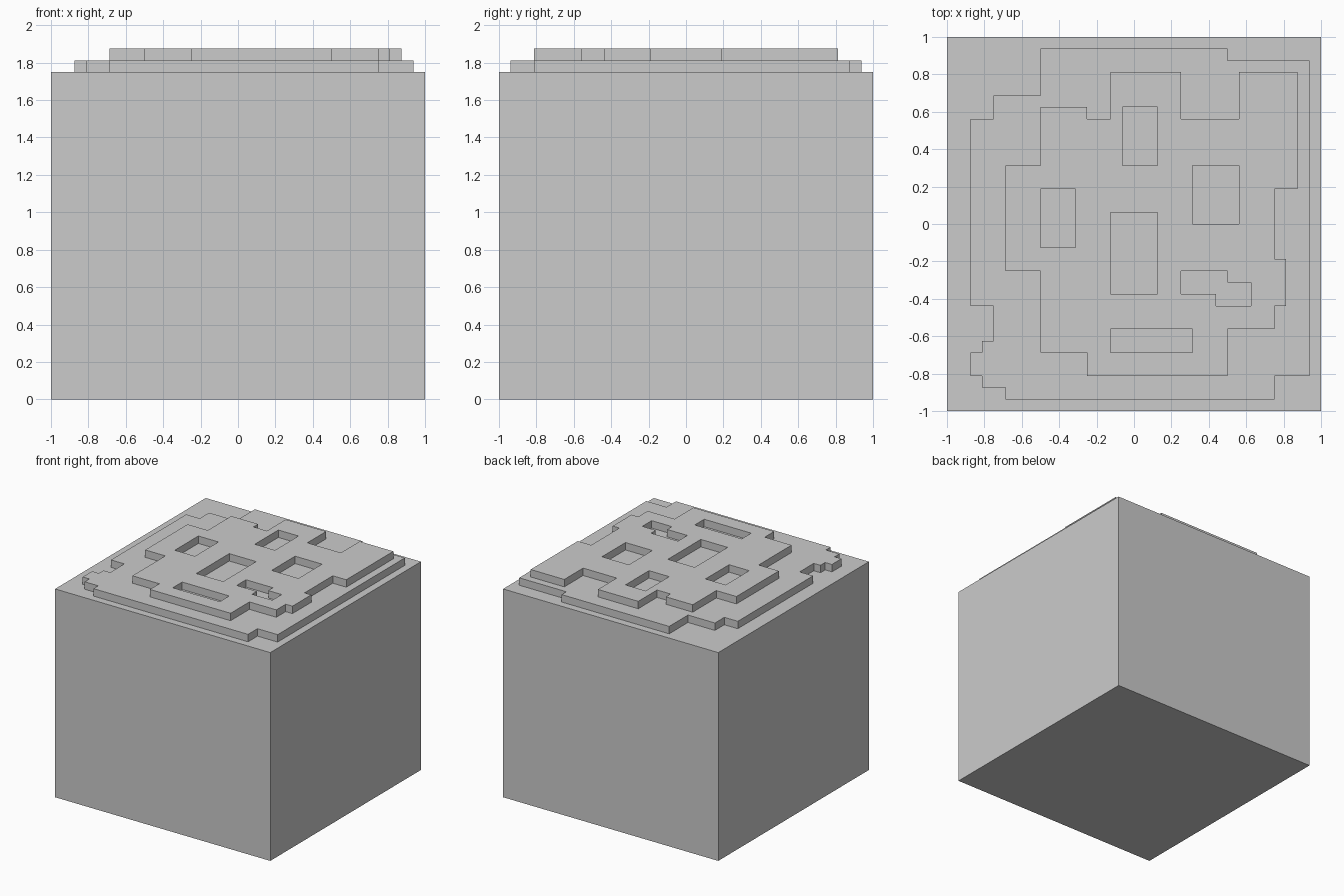
import bpy, bmesh

if "Cube" in bpy.data.objects:
    bpy.data.objects.remove(bpy.data.objects["Cube"])

U = 1 / 16  # the model lies on a 1/16 unit grid


def rect(x0, y0, x1, y1):
    return [(x0, y0), (x1, y0), (x1, y1), (x0, y1)]


def wound(loop, ccw):
    area = sum(a[0] * b[1] - b[0] * a[1] for a, b in zip(loop, loop[1:] + loop[:1]))
    return loop if (area > 0) == ccw else loop[::-1]


def tier(name, outline, holes, z0, z1, openings=(), floors=(), base=False):
    """Terrace: outer walls, hole walls, and a tread left open under the next tier."""
    bm = bmesh.new()
    rim = []

    def ring(loop, z):
        return [bm.verts.new((x * U, y * U, z * U)) for x, y in loop]

    def edges(vs):
        return [bm.edges.get(p) or bm.edges.new(p) for p in zip(vs, vs[1:] + vs[:1])]

    for loop, ccw in [(outline, True)] + [(h, False) for h in holes]:
        loop = wound(loop, ccw)
        low, top = ring(loop, z0), ring(loop, z1)
        n = len(loop)
        for i in range(n):
            j = (i + 1) % n
            bm.faces.new((low[i], low[j], top[j], top[i]))
        rim += edges(top)
        if base:
            bm.faces.new(low[::-1])
    for loop in openings:
        rim += edges(ring(loop, z1))
    tread = bmesh.ops.triangle_fill(bm, edges=rim, use_beauty=True, normal=(0, 0, 1))
    for f in [g for g in tread["geom"] if isinstance(g, bmesh.types.BMFace)]:
        f.normal_update()
        if f.normal.z < 0:
            f.normal_flip()
    # floors seen through the pockets of the next tier
    for loop in floors:
        bm.faces.new(ring(wound(loop, True), z1))
    bm.normal_update()
    mesh = bpy.data.meshes.new(name)
    bm.to_mesh(mesh)
    bm.free()
    obj = bpy.data.objects.new(name, mesh)
    bpy.context.collection.objects.link(obj)
    return obj


block = rect(-16, -16, 16, 16)

lower = [(-8, 15), (8, 15), (8, 14), (15, 14), (15, -13), (12, -13), (12, -15),
         (-11, -15), (-11, -14), (-13, -14), (-13, -13), (-14, -13), (-14, -11),
         (-13, -11), (-13, -10), (-12, -10), (-12, -7), (-14, -7), (-14, 9),
         (-12, 9), (-12, 11), (-8, 11)]

upper = [(-2, 13), (4, 13), (4, 9), (9, 9), (9, 13), (14, 13), (14, 3), (12, 3),
         (12, -3), (13, -3), (13, -7), (12, -7), (12, -9), (8, -9), (8, -13),
         (-4, -13), (-4, -11), (-8, -11), (-8, -4), (-11, -4), (-11, 5), (-8, 5),
         (-8, 10), (-4, 10), (-4, 9), (-2, 9)]

pockets = [rect(-1, 5, 2, 10), rect(-8, -2, -5, 3), rect(5, 0, 9, 5),
           rect(-2, -6, 2, 1), rect(-2, -11, 5, -9),
           [(4, -4), (8, -4), (8, -5), (10, -5), (10, -7), (7, -7), (7, -6), (4, -6)]]

# main cube, low plate, and top plate with pockets
tier("block_body", block, [], 0, 28, openings=[lower], base=True)
tier("lower_plate", lower, [], 28, 29, openings=[upper], floors=pockets)
tier("upper_plate", upper, pockets, 29, 30)
